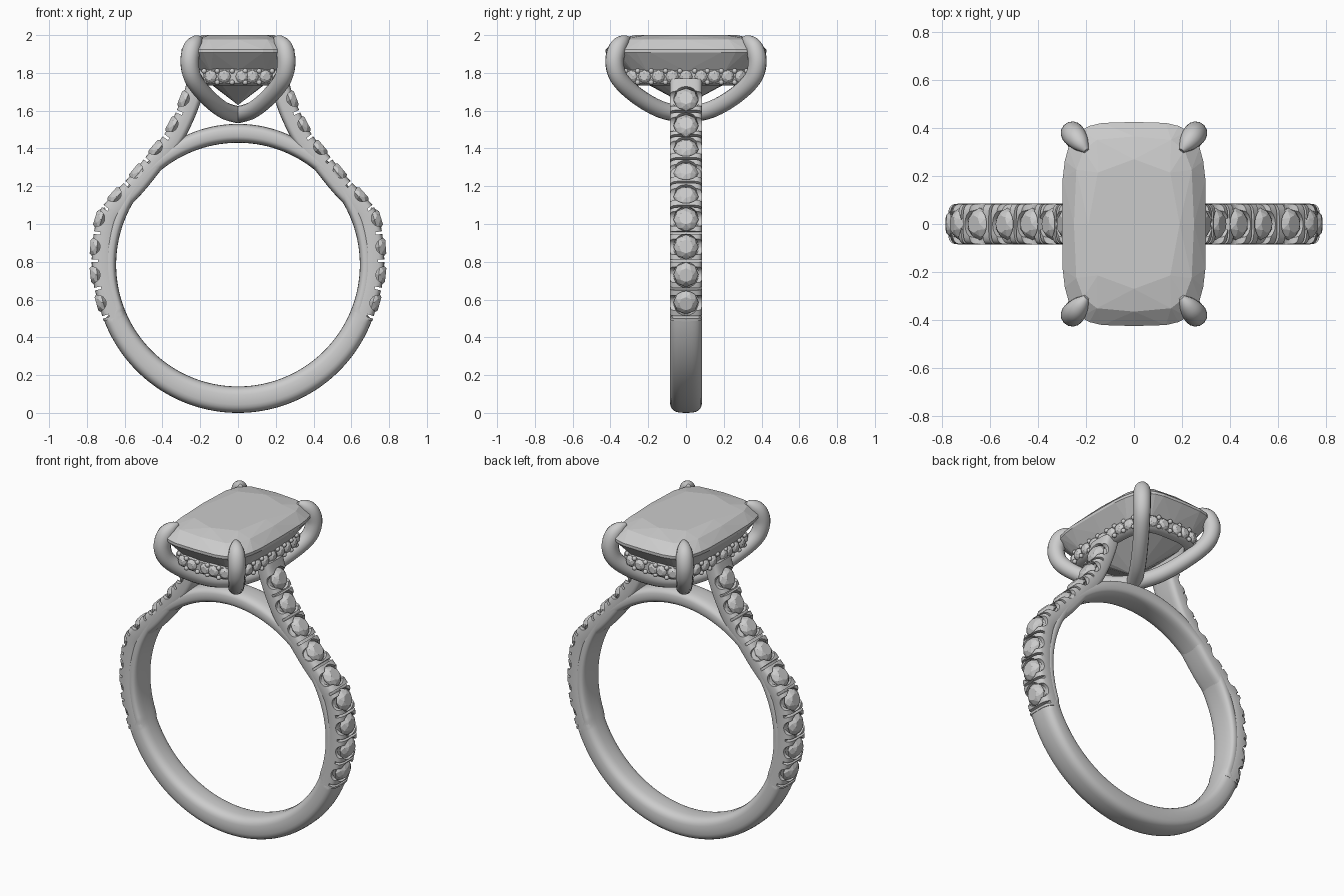
import bpy, bmesh, math
from mathutils import Vector, Matrix

if "Cube" in bpy.data.objects:
    bpy.data.objects.remove(bpy.data.objects["Cube"])

grey = bpy.data.materials.new("silver_grey")
grey.use_nodes = True
grey.diffuse_color = (0.6, 0.6, 0.6, 1)
grey.node_tree.nodes["Principled BSDF"].inputs["Base Color"].default_value = (0.6, 0.6, 0.6, 1)


def to_mesh(bm, name):
    bmesh.ops.recalc_face_normals(bm, faces=bm.faces)
    me = bpy.data.meshes.new(name)
    bm.to_mesh(me)
    bm.free()
    return me


def add(name, me, smooth=True):
    me.materials.clear()
    me.materials.append(grey)
    me.polygons.foreach_set("use_smooth", [smooth] * len(me.polygons))
    if smooth:
        me.set_sharp_from_angle(angle=math.radians(40))
    ob = bpy.data.objects.new(name, me)
    bpy.context.scene.collection.objects.link(ob)
    return ob


def power(v, n):
    return math.copysign(abs(v) ** (2 / n), v)


def cushion(a, b, n, count):
    """Rounded rectangle outline."""
    return [(a * power(math.cos(t), n), b * power(math.sin(t), n))
            for t in (math.tau * i / count for i in range(count))]


def loft(rings, closed):
    bm = bmesh.new()
    rows = [[bm.verts.new(p) for p in r] for r in rings]
    pairs = list(zip(rows, rows[1:]))
    if closed:
        pairs.append((rows[-1], rows[0]))
    else:
        bm.faces.new(rows[0])
        bm.faces.new(rows[-1])
    k = len(rows[0])
    for a, b in pairs:
        for i in range(k):
            j = (i + 1) % k
            bm.faces.new((a[i], a[j], b[j], b[i]))
    return to_mesh(bm, "loft")


def spline(pts, steps):
    """Smooth path through the points."""
    p = [Vector(q) for q in (pts[0], *pts, pts[-1])]
    out = []
    for a, b, c, d in zip(p, p[1:], p[2:], p[3:]):
        for i in range(steps):
            t = i / steps
            out.append(b + (c - a) * t / 2 + (2 * a - 5 * b + 4 * c - d) * t * t / 2
                       + (3 * b - a - 3 * c + d) * t ** 3 / 2)
    return out + [p[-1]]


def hull(points):
    bm = bmesh.new()
    for p in points:
        bm.verts.new(p)
    res = bmesh.ops.convex_hull(bm, input=bm.verts)
    loose = [v for v in bm.verts if not v.link_faces]
    bmesh.ops.delete(bm, geom=loose, context='VERTS')
    bmesh.ops.dissolve_limit(bm, angle_limit=0.01, verts=bm.verts, edges=bm.edges)
    return to_mesh(bm, "hull")


def scatter(me, mats):
    bm = bmesh.new()
    for m in mats:
        start = len(bm.verts)
        bm.from_mesh(me)
        bm.verts.ensure_lookup_table()
        bmesh.ops.transform(bm, matrix=m, verts=bm.verts[start:])
    return to_mesh(bm, "scatter")


def frame(p, normal, side):
    m = Matrix((side.cross(normal), side, normal)).transposed().to_4x4()
    m.translation = p
    return m


def mirrored(me):
    m = me.copy()
    m.transform(Matrix.Scale(-1, 4, (1, 0, 0)))
    m.flip_normals()
    return m


def cone(r, depth, rot=Matrix()):
    bm = bmesh.new()
    bmesh.ops.create_cone(bm, cap_ends=True, segments=20, radius1=r, radius2=r,
                          depth=depth, matrix=rot)
    return to_mesh(bm, "cone")


def brilliant(r):
    """Small round stone, facing local z."""
    pts = [(0, 0, -r)]
    for scale, z, turn in ((0.55, 0.15, 0), (0.85, -0.08, 0.5), (1, -0.32, 0), (1, -0.4, 0)):
        pts += [(r * scale * math.cos(a), r * scale * math.sin(a), r * z)
                for a in (math.tau * (i + turn) / 8 for i in range(8))]
    return hull(pts)


# Shank: full hoop, thick below, thinner bridge under the head
INNER, CZ, HALF = 0.645, 0.785, 0.085
rings = []
for i in range(160):
    a = math.tau * i / 160
    up = -math.cos(a)
    if up < -0.38:
        outer = 0.768 + 0.017 * (-up - 0.38) / 0.62
    else:
        outer = 0.71 + 0.035 * max(0, up) ** 3
    mid, t = (outer + INNER) / 2, (outer - INNER) / 2
    rings.append([((mid + n) * math.sin(a), y, CZ - (mid + n) * math.cos(a))
                  for n, y in cushion(t, HALF, 3, 28)])
add("shank", loft(rings, True))

# Shoulders: swept bands with pockets, scallops and slits for the stones
path = spline([(0.71, 0, 0.485), (0.74, 0, 0.58), (0.768, 0, 0.70), (0.775, 0, 0.80),
               (0.768, 0, 0.92), (0.737, 0, 1.06), (0.66, 0, 1.16), (0.575, 0, 1.25),
               (0.485, 0, 1.36), (0.395, 0, 1.47), (0.335, 0, 1.58), (0.29, 0, 1.69),
               (0.265, 0, 1.77)], 6)
Y = Vector((0, 1, 0))
frames = []
for i, p in enumerate(path):
    tangent = (path[min(i + 1, len(path) - 1)] - path[max(i - 1, 0)]).normalized()
    frames.append(frame(p, Y.cross(tangent).normalized(), Y))
rings = []
for i, m in enumerate(frames):
    t = 0.06 - 0.01 * i / len(frames)
    rings.append([m @ Vector((0, y, n - t)) for n, y in cushion(t, HALF, 4, 28)])
band = add("left_shoulder", loft(rings, False))


def at_height(z):
    i = max(j for j in range(len(path) - 1) if path[j].z <= z)
    f = (z - path[i].z) / (path[i + 1].z - path[i].z)
    return frames[i].lerp(frames[i + 1], f)


heights = [0.58, 0.73, 0.88, 1.03, 1.16, 1.285, 1.41, 1.53, 1.665]
seats = [at_height(z) for z in heights]
gaps = [at_height(z) for z in [0.505] + [(a + b) / 2 for a, b in zip(heights, heights[1:])]]
slit = bmesh.new()
bmesh.ops.create_cube(slit, size=1, matrix=Matrix.Diagonal((0.014, 0.4, 0.07, 1)))
cutters = []
for me, places in ((cone(0.067, 0.09), seats),
                   (cone(0.042, 0.4, Matrix.Rotation(math.pi / 2, 4, 'X')), seats),
                   (to_mesh(slit, "slit"), gaps)):
    cutter = add("shoulder_cutter", scatter(me, places), False)
    cutter.hide_render = True
    cutters.append(cutter)
    mod = band.modifiers.new("cut", 'BOOLEAN')
    mod.operation, mod.solver, mod.object = 'DIFFERENCE', 'EXACT', cutter
cut = bpy.data.meshes.new_from_object(band.evaluated_get(bpy.context.evaluated_depsgraph_get()))
for ob in cutters + [band]:
    bpy.data.objects.remove(ob)
add("left_shoulder", cut)
add("right_shoulder", mirrored(cut))
stones = scatter(brilliant(0.066), seats)
add("left_shoulder_stones", stones, False)
add("right_shoulder_stones", mirrored(stones), False)

# Centre stone: faceted cushion with a shallow crown and pointed underside
pts = [(0, 0, 1.63)]
for a, b, z, count in ((0.19, 0.27, 2.0, 8), (0.25, 0.365, 1.978, 16), (0.3, 0.425, 1.925, 32),
                       (0.3, 0.425, 1.908, 32), (0.235, 0.335, 1.81, 16)):
    pts += [(x, y, z) for x, y in cushion(a, b, 4 if count > 8 else 3, count)]
add("centre_stone", hull(pts), False)

# Halo: narrow rim below the centre stone, set with small stones and beads
HX, HY, HZ = 0.235, 0.35, 1.78
outline = [[Vector((x, y, HZ)) for x, y in cushion(HX - d, HY - d, 4, 72)] for d in (0, 0.05)]
rings = [[o + Vector((0, 0, h)) for o, h in
          ((a, -0.034), (a, 0.034), (a.lerp(b, 0.3), 0.046), (b, 0.046), (b, -0.046),
           (a.lerp(b, 0.3), -0.046))] for a, b in zip(*outline)]
add("halo_rim", loft(rings, True))

loop = [Vector((x, y, HZ)) for x, y in cushion(HX, HY, 4, 720)]
loop.append(loop[0])
lengths = [0]
for a, b in zip(loop, loop[1:]):
    lengths.append(lengths[-1] + (b - a).length)
COUNT = 28


def on_halo(k):
    s = lengths[-1] * k / COUNT
    i = min(j for j in range(len(loop)) if lengths[j] >= s)
    t = (loop[(i + 4) % 720] - loop[(i - 4) % 720]).normalized()
    return frame(loop[i] + Vector((t.y, -t.x, 0)) * 0.012, Vector((t.y, -t.x, 0)),
                 Vector((0, 0, 1)))


add("halo_stones", scatter(brilliant(0.035), [on_halo(k) for k in range(COUNT)]), False)
bead = bmesh.new()
bmesh.ops.create_icosphere(bead, subdivisions=2, radius=0.014)
add("halo_beads", scatter(to_mesh(bead, "bead"),
                          [on_halo(k + 0.5) @ Matrix.Translation((0, h, -0.008))
                           for k in range(COUNT) for h in (-0.03, 0.03)]))

# Claws: four tapered prongs rising from the base and folding over the corners
claw = [(0, 0, 1.578, 0.045), (0.08, 0.13, 1.605, 0.045), (0.165, 0.255, 1.675, 0.045),
        (0.235, 0.35, 1.765, 0.047), (0.256, 0.378, 1.85, 0.049), (0.246, 0.365, 1.925, 0.048),
        (0.222, 0.335, 1.965, 0.036), (0.198, 0.305, 1.985, 0.012)]
for sx, sy, name in ((1, -1, "front_left"), (-1, -1, "front_right"),
                     (1, 1, "back_left"), (-1, 1, "back_right")):
    cu = bpy.data.curves.new("claw", 'CURVE')
    cu.dimensions, cu.bevel_depth, cu.bevel_resolution = '3D', 1, 5
    cu.use_fill_caps = True
    sp = cu.splines.new('POLY')
    steps = spline(claw, 6)
    sp.points.add(len(steps) - 1)
    for pt, (x, y, z, r) in zip(sp.points, steps):
        pt.co, pt.radius = (sx * x, sy * y, z, 1), r
    tmp = bpy.data.objects.new("claw_path", cu)
    add(name + "_claw", bpy.data.meshes.new_from_object(tmp))
    bpy.data.objects.remove(tmp)
